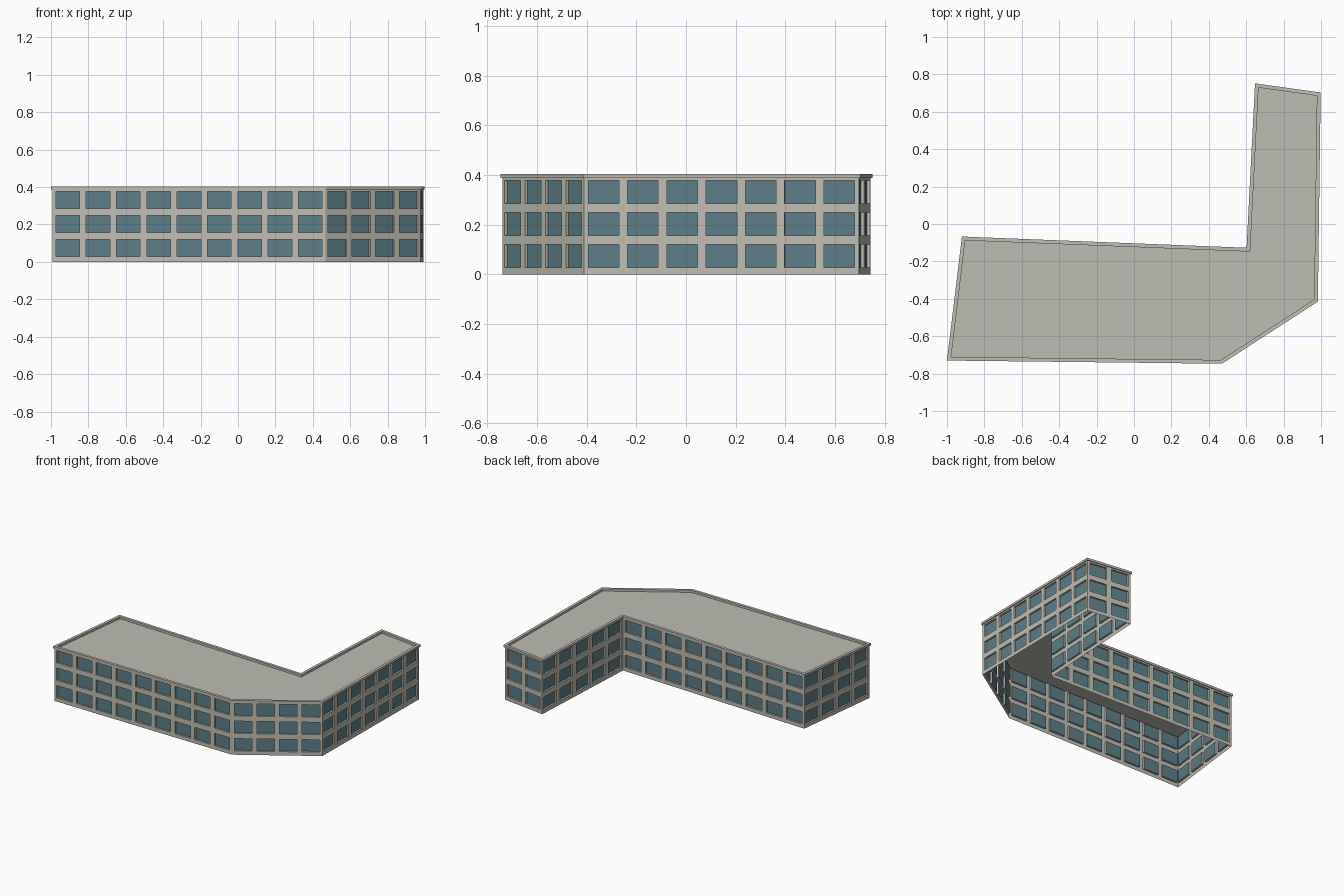
import bpy, bmesh
from mathutils import Vector

cube = bpy.data.objects.get("Cube")
if cube:
    bpy.data.objects.remove(cube, do_unlink=True)


def material(name, rgb):
    m = bpy.data.materials.new(name)
    m.use_nodes = True
    m.diffuse_color = (*rgb, 1)
    m.node_tree.nodes["Principled BSDF"].inputs["Base Color"].default_value = (*rgb, 1)
    return m


wall_mat = material("pale stone", (0.53, 0.52, 0.46))
glass_mat = material("blue grey glass", (0.11, 0.21, 0.25))
roof_mat = material("roof grey", (0.51, 0.51, 0.46))

# Outer edge of the parapet, anticlockwise, and window bays on each side
outline = [Vector(p) for p in [(-1, -0.73), (0.47, -0.747), (0.983, -0.415),
           (0.998, 0.703), (0.647, 0.752), (0.602, -0.127), (-0.92, -0.067)]]
bays = [9, 4, 7, 2, 5, 9, 4]
roof_z, top_z = 0.388, 0.404
overhang, coping, recess = 0.007, 0.02, 0.013


def inset(points, d):
    """Move every side of the polygon inward by d."""
    result = []
    for i, p in enumerate(points):
        a = (p - points[i - 1]).normalized()
        b = (points[(i + 1) % len(points)] - p).normalized()
        na, nb = Vector((-a.y, a.x)), Vector((-b.y, b.x))
        result.append(p + (na + nb) * d / (1 + na.dot(nb)))
    return result


def finish(name, bm, mats):
    bmesh.ops.remove_doubles(bm, verts=bm.verts, dist=0.0001)
    mesh = bpy.data.meshes.new(name)
    bm.to_mesh(mesh)
    bm.free()
    for m in mats:
        mesh.materials.append(m)
    obj = bpy.data.objects.new(name, mesh)
    bpy.context.collection.objects.link(obj)


def face(bm, pts, index=0):
    bm.faces.new([bm.verts.new(p) for p in pts]).material_index = index


def bridge(bm, outer, inner):
    for i in range(len(outer)):
        j = (i + 1) % len(outer)
        face(bm, [outer[i], outer[j], inner[j], inner[i]])


def at(points, z):
    return [p.to_3d() + Vector((0, 0, z)) for p in points]


# Walls: one cell per bay and storey, each with a recessed window
base = inset(outline, overhang)
storeys = [(0, 0.028, 0.119, 0.137), (0.137, 0.157, 0.248, 0.266),
           (0.266, 0.286, 0.377, roof_z)]
bm = bmesh.new()
for i, start in enumerate(base):
    side = base[(i + 1) % len(base)] - start
    inward = Vector((-side.y, side.x, 0)).normalized() * recess

    def rect(u0, u1, z0, z1):
        return [(start + side * u).to_3d() + Vector((0, 0, z))
                for u, z in ((u0, z0), (u1, z0), (u1, z1), (u0, z1))]

    for k in range(bays[i]):
        for z0, sill, head, z1 in storeys:
            cell = rect(k / bays[i], (k + 1) / bays[i], z0, z1)
            hole = rect((k + 0.11) / bays[i], (k + 0.89) / bays[i], sill, head)
            pane = [p + inward for p in hole]
            bridge(bm, cell, hole)
            bridge(bm, hole, pane)
            face(bm, pane, 1)
finish("walls_and_windows", bm, [wall_mat, glass_mat])

# Flat roof
bm = bmesh.new()
face(bm, at(base, roof_z))
finish("roof", bm, [roof_mat])

# Parapet ring with a slight overhang
bm = bmesh.new()
inner = inset(outline, coping)
rings = [at(outline, roof_z), at(outline, top_z), at(inner, top_z), at(inner, roof_z)]
for i in range(4):
    bridge(bm, rings[i], rings[(i + 1) % 4])
finish("parapet", bm, [wall_mat])
